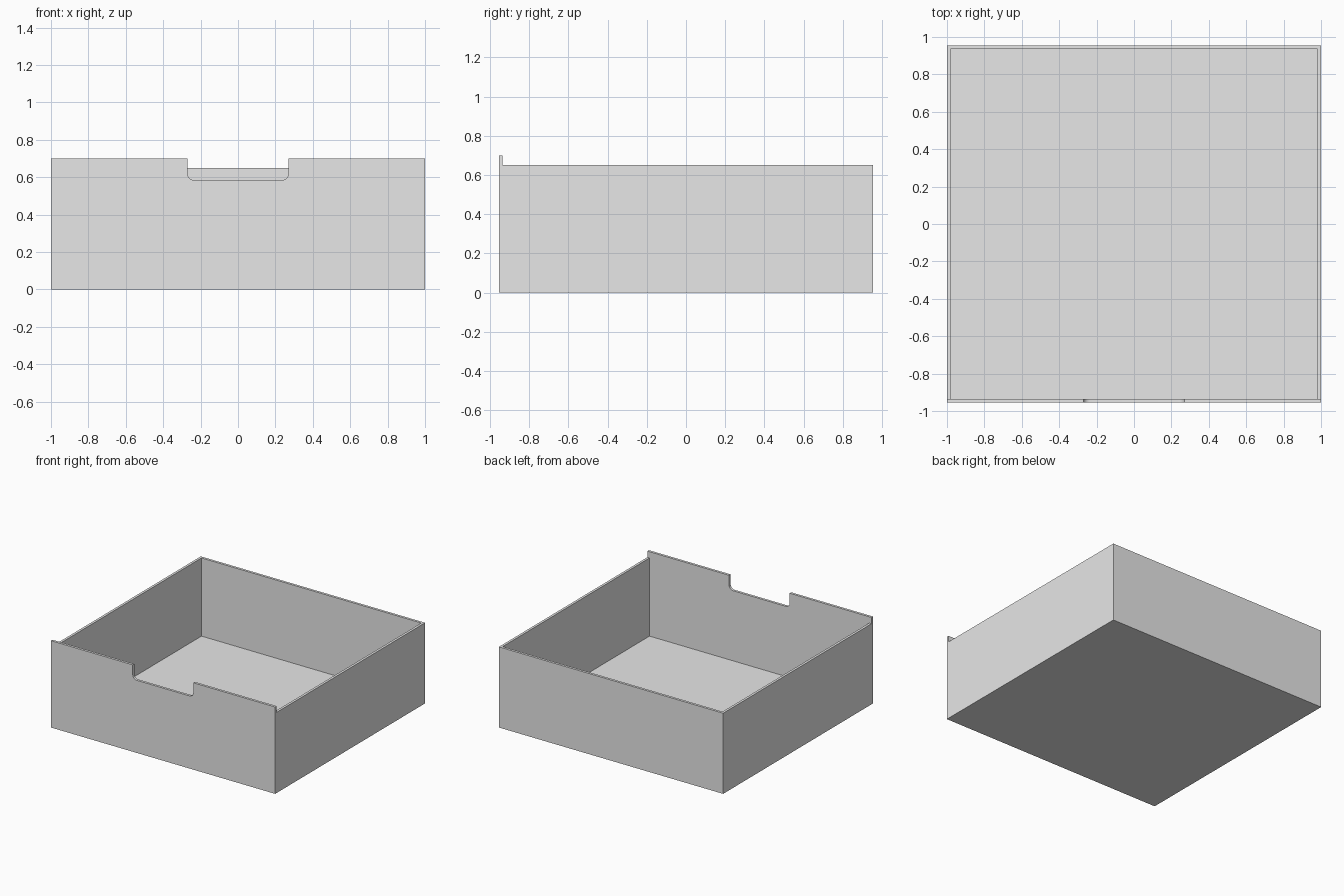
import bpy
import bmesh
import math

if "Cube" in bpy.data.objects:
    bpy.data.objects.remove(bpy.data.objects["Cube"], do_unlink=True)

HALF_W, HALF_D = 1.0, 0.955      # outer half sizes
WALL = 0.02                      # wall and floor thickness
RIM, FRONT_RIM = 0.65, 0.70      # rim heights
NOTCH_HALF, NOTCH_Z, NOTCH_R = 0.27, 0.585, 0.035

grey = bpy.data.materials.new("light grey")
grey.use_nodes = True
grey.diffuse_color = (0.8, 0.8, 0.8, 1)
grey.node_tree.nodes["Principled BSDF"].inputs["Base Color"].default_value = (0.8, 0.8, 0.8, 1)


def prism(name, points, shift):
    """Closed solid made by sweeping a planar outline along a vector."""
    bm = bmesh.new()
    face = bm.faces.new([bm.verts.new(p) for p in points])
    swept = bmesh.ops.extrude_face_region(bm, geom=[face])["geom"]
    bmesh.ops.translate(bm, vec=shift, verts=[v for v in swept if isinstance(v, bmesh.types.BMVert)])
    bmesh.ops.recalc_face_normals(bm, faces=bm.faces)
    mesh = bpy.data.meshes.new(name)
    bm.to_mesh(mesh)
    bm.free()
    mesh.materials.append(grey)
    obj = bpy.data.objects.new(name, mesh)
    bpy.context.collection.objects.link(obj)
    return obj


def cut(target, cutter):
    """Subtract the cutter, apply the result and discard the cutter."""
    cutter.hide_render = True
    mod = target.modifiers.new("cut", "BOOLEAN")
    mod.operation, mod.solver, mod.object = "DIFFERENCE", "EXACT", cutter
    bpy.context.view_layer.objects.active = target
    bpy.ops.object.modifier_apply(modifier=mod.name)
    bpy.data.objects.remove(cutter, do_unlink=True)


# Solid body with a raised strip along the front edge
lip_y = WALL - HALF_D
side = [(-HALF_D, 0), (HALF_D, 0), (HALF_D, RIM), (lip_y, RIM),
        (lip_y, FRONT_RIM), (-HALF_D, FRONT_RIM)]
tray = prism("drawer_tray", [(-HALF_W, y, z) for y, z in side], (2 * HALF_W, 0, 0))

# Hollow interior
ix, iy = HALF_W - WALL, HALF_D - WALL
cut(tray, prism("cavity_cutter", [(-ix, -iy, WALL), (ix, -iy, WALL), (ix, iy, WALL), (-ix, iy, WALL)],
                (0, 0, 1)))

# Finger notch with rounded lower corners in the front panel
right = []
for i in range(9):
    a = math.radians(-90 + i * 90 / 8)
    right.append((NOTCH_HALF - NOTCH_R + NOTCH_R * math.cos(a),
                  NOTCH_Z + NOTCH_R + NOTCH_R * math.sin(a)))
right.append((NOTCH_HALF, 1))
outline = right + [(-x, z) for x, z in reversed(right)]
cut(tray, prism("notch_cutter", [(x, -HALF_D - 0.1, z) for x, z in outline], (0, 0.2, 0)))

# Smooth only the notch curves
bpy.ops.object.select_all(action="DESELECT")
tray.select_set(True)
bpy.context.view_layer.objects.active = tray
bpy.ops.object.shade_smooth_by_angle(angle=math.radians(30))
